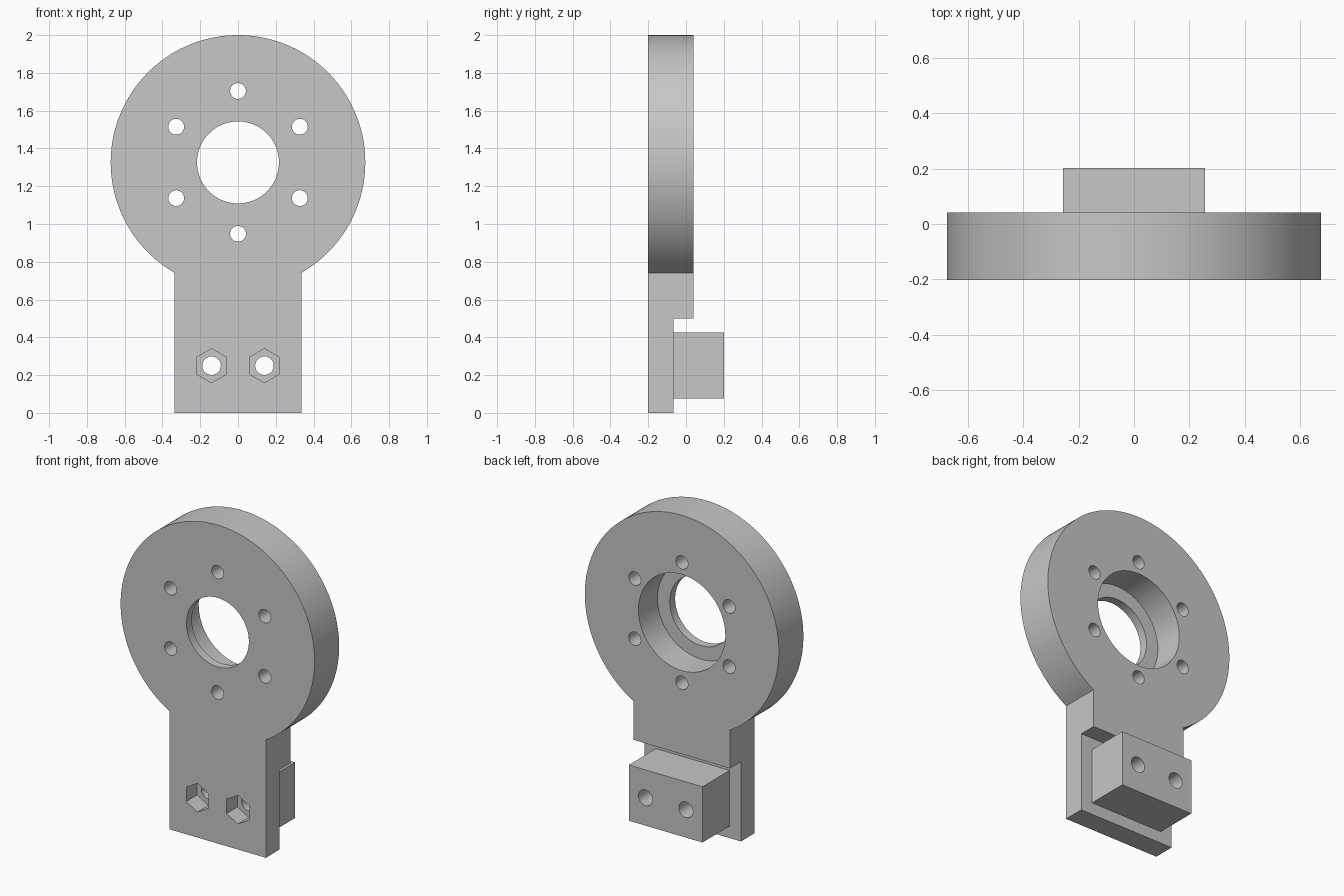
import bpy, bmesh, math
from mathutils import Matrix

if "Cube" in bpy.data.objects:
    bpy.data.objects.remove(bpy.data.objects["Cube"])

FRONT, STEP, BACK, REAR = -0.202, -0.067, 0.041, 0.202   # depths along y
DISC_R, DISC_Z, ARM_X = 0.674, 1.326, 0.335

grey = bpy.data.materials.new("plain grey")
grey.use_nodes = True
color = (0.57, 0.57, 0.57, 1)
grey.diffuse_color = color
grey.node_tree.nodes["Principled BSDF"].inputs["Base Color"].default_value = color


def prism(name, outline, y0, y1):
    """Extrude an (x, z) outline from y0 to y1."""
    bm = bmesh.new()
    face = bm.faces.new([bm.verts.new((x, y0, z)) for x, z in outline])
    ext = bmesh.ops.extrude_face_region(bm, geom=[face])
    verts = [v for v in ext["geom"] if isinstance(v, bmesh.types.BMVert)]
    bmesh.ops.translate(bm, verts=verts, vec=(0, y1 - y0, 0))
    bmesh.ops.recalc_face_normals(bm, faces=bm.faces)
    mesh = bpy.data.meshes.new(name)
    bm.to_mesh(mesh)
    bm.free()
    mesh.materials.append(grey)
    obj = bpy.data.objects.new(name, mesh)
    bpy.context.collection.objects.link(obj)
    return obj


def ring(x, z, r, n):
    """Regular outline with one corner pointing up."""
    return [(x + r * math.sin(math.tau * i / n), z + r * math.cos(math.tau * i / n))
            for i in range(n)]


def rect(half_x, z0, z1):
    return [(-half_x, z0), (half_x, z0), (half_x, z1), (-half_x, z1)]


def combine(target, tool, operation):
    """Apply a boolean and remove the tool."""
    tool.hide_render = True
    bpy.context.view_layer.objects.active = target
    mod = target.modifiers.new("boolean", 'BOOLEAN')
    mod.object, mod.operation, mod.solver = tool, operation, 'EXACT'
    bpy.ops.object.modifier_apply(modifier=mod.name)
    bpy.data.objects.remove(tool)


# Disc and arm as one keyhole-shaped plate
half_gap = math.asin(ARM_X / DISC_R)
start, sweep, steps = -math.pi / 2 + half_gap, math.tau - 2 * half_gap, 120
outline = [(DISC_R * math.cos(start + sweep * i / steps),
            DISC_Z + DISC_R * math.sin(start + sweep * i / steps))
           for i in range(steps + 1)]
outline += [(-ARM_X, 0), (ARM_X, 0)]
bracket = prism("bearing_bracket", outline, FRONT, BACK)

# Thinner lower arm, with the clamp block behind it
combine(bracket, prism("arm_step", rect(0.5, -0.1, 0.5), STEP, 0.3), 'DIFFERENCE')
combine(bracket, prism("clamp_block", rect(0.256, 0.075, 0.425), STEP - 0.05, REAR), 'UNION')

# Bearing seat from the back and smaller opening through the front lip
combine(bracket, prism("shaft_opening", ring(0, DISC_Z, 0.217, 64), -0.4, 0.4), 'DIFFERENCE')
combine(bracket, prism("bearing_seat", ring(0, DISC_Z, 0.302, 64), FRONT + 0.054, 0.4), 'DIFFERENCE')

# Six bolt holes around the bearing
for x, z in ring(0, DISC_Z, 0.378, 6):
    combine(bracket, prism("bolt_hole", ring(x, z, 0.042, 32), -0.4, 0.4), 'DIFFERENCE')

# Two screw holes with hexagonal nut pockets
for x in (-0.14, 0.14):
    combine(bracket, prism("screw_hole", ring(x, 0.25, 0.049, 32), -0.4, 0.4), 'DIFFERENCE')
    combine(bracket, prism("nut_pocket", ring(x, 0.25, 0.09, 6), -0.4, FRONT + 0.108), 'DIFFERENCE')

# Smooth round walls, sharp corners
bpy.ops.object.select_all(action='DESELECT')
bracket.select_set(True)
bpy.context.view_layer.objects.active = bracket
bpy.ops.object.shade_smooth_by_angle(angle=math.radians(30))
